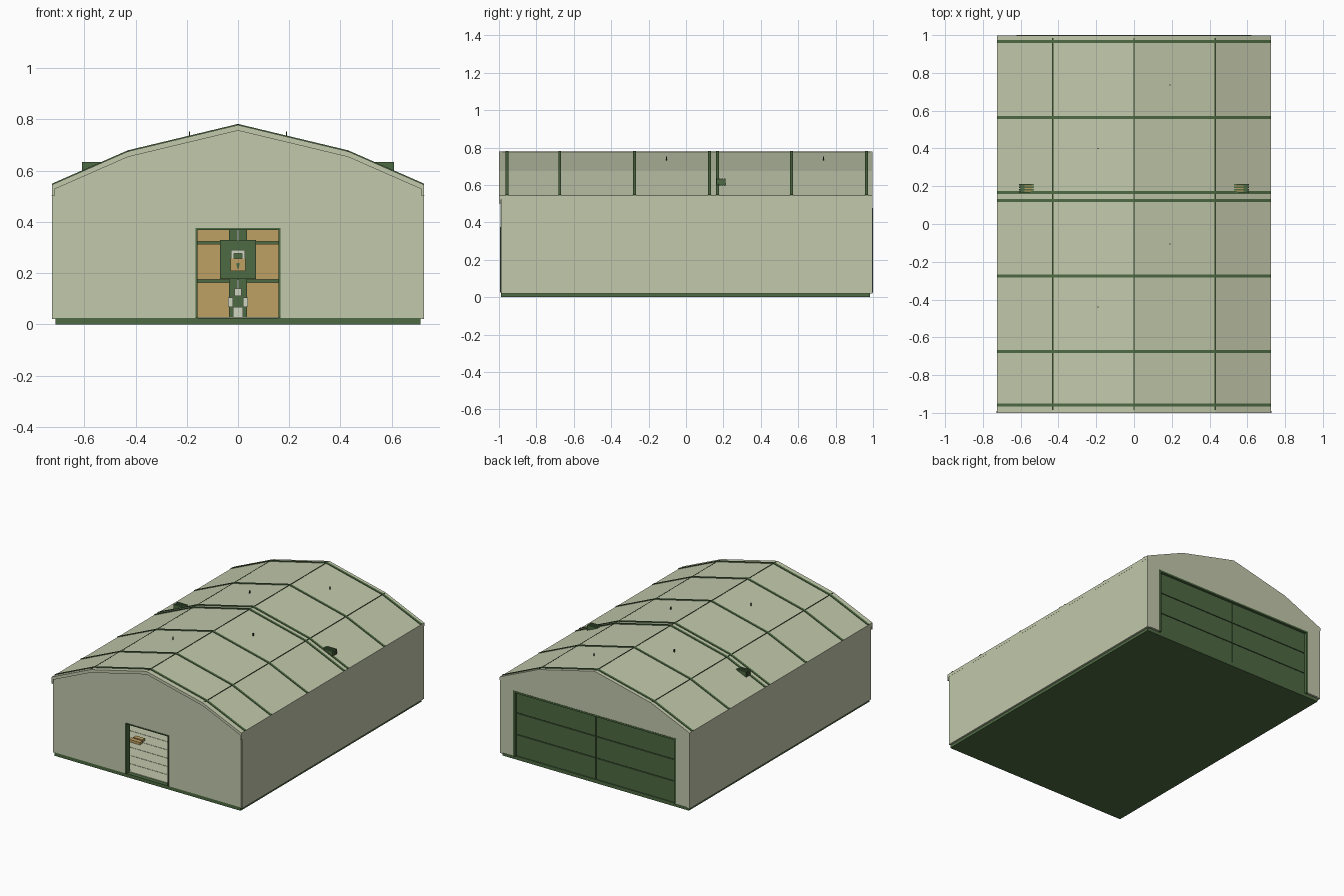
import bpy, bmesh, math


def material(name, rgb):
    m = bpy.data.materials.new(name)
    m.diffuse_color = (*rgb, 1)
    return m


PALE = material("pale sage", (0.54, 0.58, 0.41))
GREEN = material("dark green", (0.075, 0.145, 0.055))
WOOD = material("tan wood", (0.52, 0.35, 0.125))
LIGHT = material("light metal", (0.62, 0.67, 0.52))
SEAM = material("deep green", (0.03, 0.055, 0.022))


def finish(name, bm, mat):
    bmesh.ops.recalc_face_normals(bm, faces=bm.faces[:])
    me = bpy.data.meshes.new(name)
    bm.to_mesh(me)
    bm.free()
    me.materials.append(mat)
    ob = bpy.data.objects.new(name, me)
    bpy.context.collection.objects.link(ob)
    return ob


def add_prism(bm, outline, y0, y1):
    """Extrude an x-z outline from y0 to y1."""
    face = bm.faces.new([bm.verts.new((x, y0, z)) for x, z in outline])
    ext = bmesh.ops.extrude_face_region(bm, geom=[face])
    for v in ext["geom"]:
        if isinstance(v, bmesh.types.BMVert):
            v.co.y = y1
    bmesh.ops.triangulate(bm, faces=[f for f in bm.faces if len(f.verts) > 4])


def prism(name, outline, y0, y1, mat):
    bm = bmesh.new()
    add_prism(bm, outline, y0, y1)
    return finish(name, bm, mat)


def boxes(name, items, mat):
    """Each item is x0, x1, y0, y1, z0, z1."""
    bm = bmesh.new()
    for x0, x1, y0, y1, z0, z1 in items:
        add_prism(bm, [(x0, z0), (x1, z0), (x1, z1), (x0, z1)], y0, y1)
    return finish(name, bm, mat)


RIGHT = [(0.726, 0.545), (0.43, 0.675), (0, 0.778)]


def arch(dz=0.0):
    """Roof line from the right eave to the left eave."""
    pts = [(x, z + dz) for x, z in RIGHT]
    return pts + [(-x, z) for x, z in pts[-2::-1]]


def roof_band(dz_top, dz_bottom):
    return arch(dz_top) + arch(dz_bottom)[::-1]


def end_wall(half, door_half, door_top):
    """Gable wall outline going round a doorway."""
    top = [(half, 0.535)] + arch(-0.006)[1:-1] + [(-half, 0.535)]
    return [(door_half, 0.025), (half, 0.025)] + top + [
        (-half, 0.025), (-door_half, 0.025),
        (-door_half, door_top), (door_half, door_top)]


# Foundation and floor boards
boxes("foundation", [(-0.712, 0.712, -0.988, 0.985, 0, 0.024)], GREEN)
boxes("floor_boards", [(-0.70, 0.70, -0.96 + i * 0.1, -0.863 + i * 0.1, 0.02, 0.028)
                       for i in range(19)], PALE)

# Walls
boxes("side_walls", [(s * 0.705, s * 0.725, -0.987, 0.998, 0.02, 0.545)
                     for s in (-1, 1)], PALE)
prism("front_wall", end_wall(0.716, 0.165, 0.372), -0.991, -0.965, PALE)
prism("back_wall", end_wall(0.724, 0.62, 0.475), 0.972, 0.998, PALE)

# Roof shell and raised ribs across it
prism("roof", roof_band(0, -0.022), -0.998, 0.998, PALE)
bm = bmesh.new()
for y in (-0.957, -0.675, -0.275, 0.125, 0.168, 0.565, 0.965):
    add_prism(bm, roof_band(0.004, -0.004), y - 0.008, y + 0.008)
finish("roof_ribs", bm, GREEN)

# Thin lengthwise joints where roof slopes meet
boxes("roof_joints", [(x - 0.003, x + 0.003, -0.985, 0.985, z - 0.004, z + 0.0012)
                      for x, z in ((-0.43, 0.675), (0, 0.778), (0.43, 0.675))], SEAM)

# Front gable fascia with short eave returns
prism("front_fascia", [(0.727, 0.50)] + arch(0) + [(-0.727, 0.50), (-0.716, 0.50)]
      + [(-0.716, 0.53)] + arch(-0.018)[1:-1][::-1] + [(0.716, 0.53), (0.716, 0.50)],
      -1.0, -0.989, PALE)

# Front doorway frame
boxes("front_door_frame", [(-0.166, -0.159, -0.995, -0.955, 0.025, 0.375),
                           (0.159, 0.166, -0.995, -0.955, 0.025, 0.375),
                           (-0.166, 0.166, -0.995, -0.955, 0.368, 0.375)], GREEN)

# Back double door: backing, outer panels, inner wooden panels
boxes("back_door_backing", [(-0.62, 0.62, 0.958, 0.974, 0.024, 0.475)], SEAM)
boxes("back_door_inner_backing", [(-0.62, 0.62, 0.953, 0.958, 0.024, 0.475)], GREEN)
outer, inner = [], []
for s in (-1, 1):
    for i in range(3):
        z = 0.026 + i * 0.149
        outer.append((s * 0.003, s * 0.608, 0.970, 0.982, z, z + 0.144))
        inner.append((s * 0.008, s * 0.61, 0.945, 0.954, z, z + 0.138))
boxes("back_door_outer_panels", outer, GREEN)
boxes("back_door_inner_panels", inner, WOOD)
boxes("back_door_frame", [(-0.622, -0.608, 0.965, 1.0, 0.024, 0.478),
                          (0.608, 0.622, 0.965, 1.0, 0.024, 0.478),
                          (-0.622, 0.622, 0.965, 1.0, 0.466, 0.478)], GREEN)

# Bolt and padlock on the inside of the back door
boxes("door_bolt_plate", [(-0.035, 0.035, 0.935, 0.946, 0.028, 0.37),
                          (-0.07, 0.07, 0.925, 0.946, 0.177, 0.33)], GREEN)
boxes("door_bolt", [(-0.02, 0.02, 0.918, 0.936, 0.028, 0.068),
                    (-0.04, -0.02, 0.918, 0.936, 0.068, 0.105),
                    (0.02, 0.04, 0.918, 0.936, 0.068, 0.105),
                    (-0.013, 0.013, 0.918, 0.936, 0.11, 0.14),
                    (-0.004, 0.004, 0.928, 0.936, 0.14, 0.175),
                    (-0.004, 0.004, 0.928, 0.936, 0.33, 0.37)], LIGHT)
boxes("padlock_shackle", [(-0.027, -0.016, 0.912, 0.926, 0.25, 0.29),
                          (0.016, 0.027, 0.912, 0.926, 0.25, 0.29),
                          (-0.016, 0.016, 0.912, 0.926, 0.277, 0.29)], LIGHT)
boxes("padlock_body", [(-0.029, 0.029, 0.908, 0.926, 0.208, 0.256)], WOOD)
boxes("padlock_keyhole", [(-0.006, 0.006, 0.905, 0.909, 0.228, 0.24),
                          (-0.003, 0.003, 0.905, 0.909, 0.218, 0.229)], GREEN)

# Small timber pile on the floor
boxes("timber_pile", [(-0.42, -0.33, -0.60, -0.57, 0.028, 0.045),
                      (-0.41, -0.34, -0.56, -0.53, 0.028, 0.045)], WOOD)

# Louvred roof vents
for s, side in ((-1, "left"), (1, "right")):
    boxes("vent_core_" + side, [(s * 0.535, s * 0.585, 0.170, 0.205, 0.585, 0.628)], WOOD)
    fins = [(s * 0.53, s * 0.608, y - 0.004, y + 0.004, 0.598, 0.634)
            for y in (0.168, 0.181, 0.194, 0.207)]
    fins.append((s * 0.58, s * 0.60, 0.168, 0.207, 0.598, 0.63))
    boxes("vent_fins_" + side, fins, GREEN)

# Little roof pins
boxes("roof_pins", [(x - 0.002, x + 0.002, y - 0.003, y + 0.003, 0.725, 0.752)
                    for x, y in ((-0.19, 0.4), (0.19, 0.735), (0.19, -0.105), (-0.19, -0.44))],
      SEAM)
